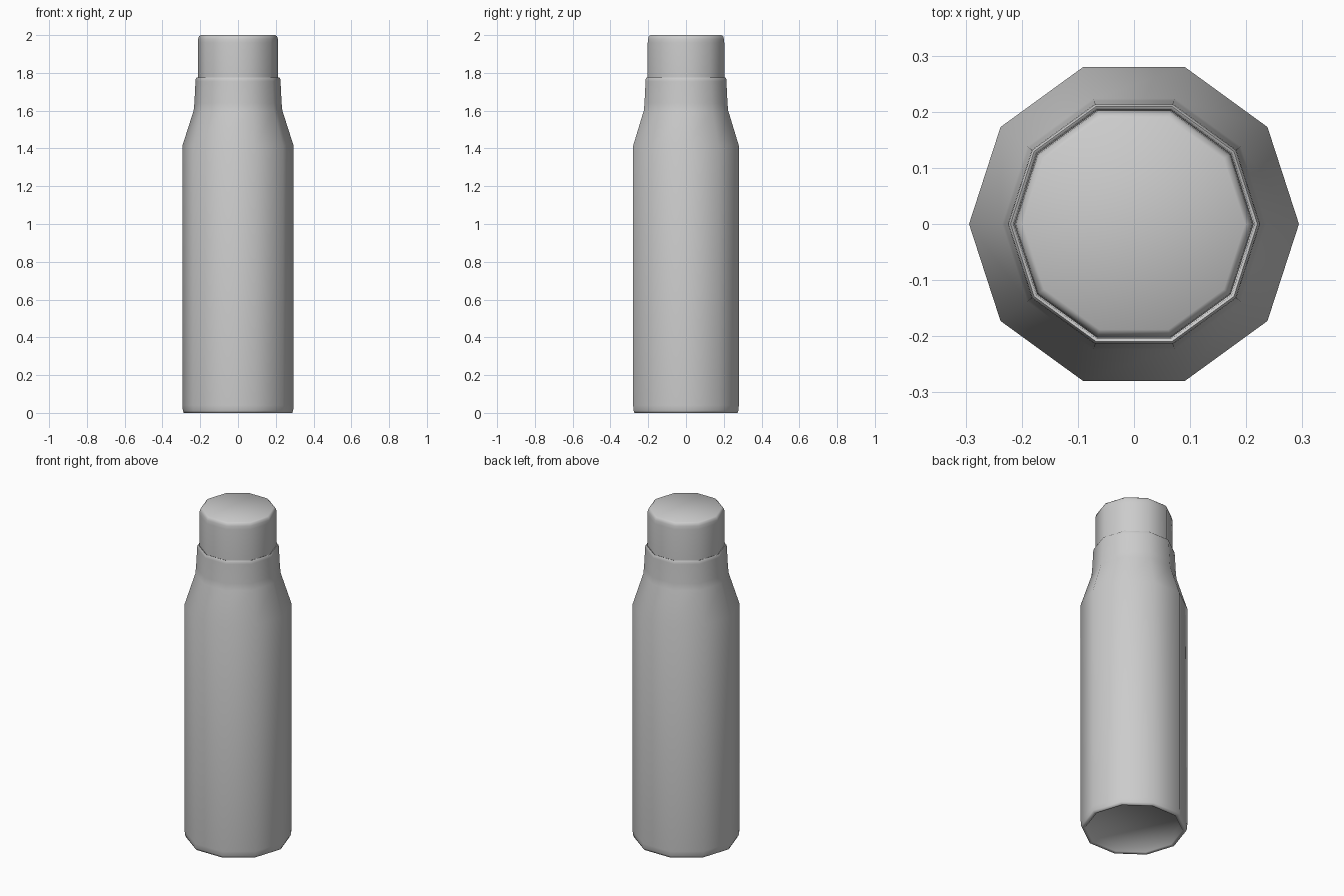
import bpy
import bmesh
from math import cos, sin, tau, radians

SIDES = 10

default = bpy.data.objects.get("Cube")
if default:
    bpy.data.objects.remove(default)

grey = bpy.data.materials.new("plain_grey")
grey.use_nodes = True
colour = (0.6, 0.6, 0.6, 1)
grey.diffuse_color = colour
grey.node_tree.nodes["Principled BSDF"].inputs["Base Color"].default_value = colour


def lathe(name, profile, angle):
    """Turn a (radius, height) profile into a ten-sided solid with closed ends."""
    bm = bmesh.new()
    rings = [[bm.verts.new((r * cos(tau * i / SIDES), r * sin(tau * i / SIDES), z))
              for i in range(SIDES)] for r, z in profile]
    for low, high in zip(rings, rings[1:]):
        for i in range(SIDES):
            j = (i + 1) % SIDES
            bm.faces.new((low[i], low[j], high[j], high[i]))
    bm.faces.new(rings[0][::-1])
    bm.faces.new(rings[-1])
    mesh = bpy.data.meshes.new(name)
    bm.to_mesh(mesh)
    bm.free()
    mesh.materials.append(grey)
    obj = bpy.data.objects.new(name, mesh)
    bpy.context.collection.objects.link(obj)
    bpy.ops.object.select_all(action="DESELECT")
    obj.select_set(True)
    bpy.context.view_layer.objects.active = obj
    bpy.ops.object.shade_smooth_by_angle(angle=radians(angle))
    return obj


# Bottle body: recessed base, straight wall, shoulder, neck and rounded rim
lathe("bottle_body", [
    (0.25, 0.03), (0.268, 0.004), (0.275, 0.0), (0.287, 0.0), (0.292, 0.012),
    (0.294, 0.04), (0.294, 1.415), (0.235, 1.6), (0.231, 1.64),
    (0.225, 1.755), (0.224, 1.768), (0.22, 1.775), (0.215, 1.773), (0.212, 1.755),
], 80)

# Screw cap with a softened top edge
lathe("cap", [
    (0.213, 1.755), (0.213, 1.785), (0.213, 1.96), (0.211, 1.98),
    (0.207, 1.993), (0.198, 2.0),
], 80)
